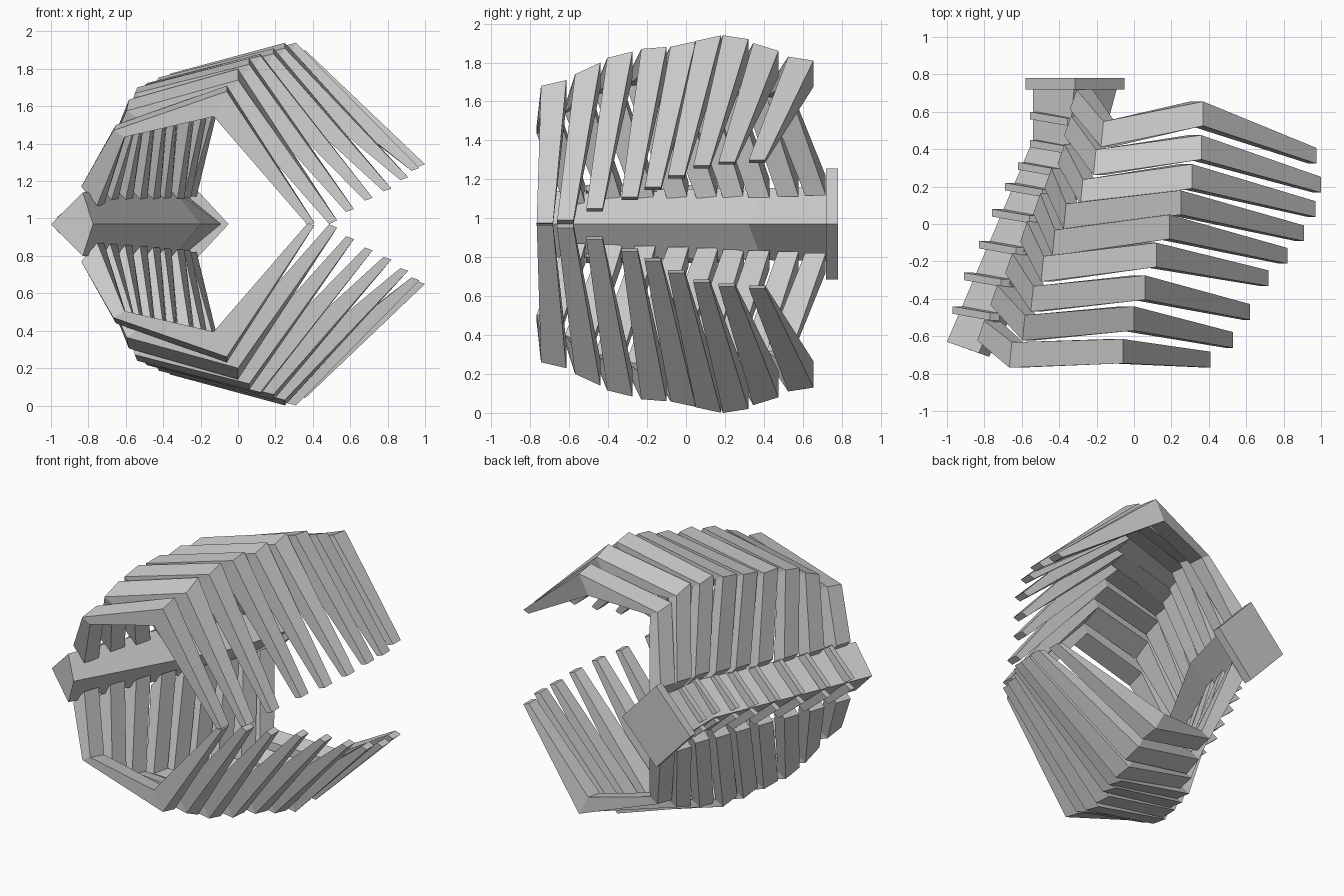
import bpy, bmesh

if "Cube" in bpy.data.objects:
    bpy.data.objects.remove(bpy.data.objects["Cube"])

MID = 0.97  # height of the symmetry plane


def make_object(name, bm, mirror=False):
    bmesh.ops.recalc_face_normals(bm, faces=bm.faces)
    me = bpy.data.meshes.new(name)
    bm.to_mesh(me)
    bm.free()
    ob = bpy.data.objects.new(name, me)
    bpy.context.collection.objects.link(ob)
    ob.location.z = MID
    if mirror:
        m = ob.modifiers.new("mirror", 'MIRROR')
        m.use_axis = (False, False, True)
        m.use_mirror_merge = False
    return ob


def loft(name, rings, mirror=False):
    """Skin a row of four-sided sections and close both ends."""
    bm = bmesh.new()
    vs = [[bm.verts.new(p) for p in r] for r in rings]
    for a, b in zip(vs, vs[1:]):
        for i in range(4):
            j = (i + 1) % 4
            bm.faces.new((a[i], a[j], b[j], b[i]))
    bm.faces.new(vs[0])
    bm.faces.new(vs[-1][::-1])
    return make_object(name, bm, mirror)


def diamond(left, top, right, h):
    return [(left[0], left[1], 0), (top[0], top[1], h),
            (right[0], right[1], 0), (top[0], top[1], -h)]


# Spine: bent diamond bar with a wider plate at the rear
loft("spine", [
    diamond((-1.0, -.63), (-.83, -.69), (-.775, -.71), .17),
    diamond((-.54, .45), (-.35, .39), (-.2, .32), .185),
    diamond((-.54, .73), (-.32, .73), (-.09, .73), .19)])
loft("spine_end_plate", [
    diamond((-.58, y), (-.315, y), (-.05, y), .285) for y in (.72, .78)])

# Each rib: base (x, y), shoulder, peak and tip (x, y, z) on the outer side, tilt
ribs = [
    ((-.81, -.57), (-.66, -.70, 1.485), (-.06, -.68, 1.695), (.41, -.725, .975), .015),
    ((-.74, -.38), (-.59, -.555, 1.605), (.00, -.505, 1.77), (.53, -.62, .99), .03),
    ((-.66, -.21), (-.545, -.40, 1.685), (.06, -.34, 1.84), (.62, -.47, 1.05), .016),
    ((-.58, -.04), (-.49, -.24, 1.72), (.12, -.165, 1.875), (.72, -.29, 1.11), .005),
    ((-.51, .11), (-.43, -.10, 1.74), (.19, -.015, 1.895), (.82, -.17, 1.16), .014),
    ((-.45, .245), (-.37, .04, 1.76), (.25, .115, 1.925), (.91, -.05, 1.22), .014),
    ((-.38, .375), (-.28, .17, 1.76), (.31, .255, 1.93), (.97, .08, 1.27), -.01),
    ((-.345, .525), (-.21, .33, 1.73), (.36, .41, 1.88), (1.0, .21, 1.29), -.02),
    ((-.315, .665), (-.17, .48, 1.65), (.37, .59, 1.82), (.975, .365, 1.30), -.01),
]
# inward direction with depth (x, z) and half width for each of the four stations
inward = [(.085, -.10), (.06, -.035), (-.07, -.135), (-.042, -.015)]
half = [.053, .068, .065, .042]
skew = [.35, .1, 0, 0]  # sections near the spine follow its slant
for n, (base, *rest, tilt) in enumerate(ribs):
    path = [(base[0] - .01, base[1], 1.17 + .006 * n)] + rest
    tilts = (0, tilt, tilt, 0)
    rings = []
    for (x, y, z), (dx, dz), w, s, t in zip(path, inward, half, skew, tilts):
        z -= MID
        if z < .03:
            dz = -z  # front ribs meet at the symmetry plane
        s *= w
        rings.append([(x - s, y - w, z - t), (x + s, y + w, z + t),
                      (x + dx + s, y + w, z + dz + t),
                      (x + dx - s, y - w, z + dz - t)])
    loft(f"rib_pair_{n + 1}", rings, mirror=True)

# Thin raised fins across the outer faces of the spine
fins = [(-.97, -.46), (-.91, -.28), (-.83, -.11), (-.76, .06),
        (-.69, .20), (-.62, .31), (-.555, .43), (-.555, .58)]
for n, (x, y) in enumerate(fins):
    rings = []
    for px, py, pz in ((x, y, .035), (x + .2, y - .035, .20)):
        rings.append([(px, py - .02, pz), (px, py + .02, pz),
                      (px + .05, py + .02, pz - .03), (px + .05, py - .02, pz - .03)])
    loft(f"spine_fin_{n + 1}", rings, mirror=True)
